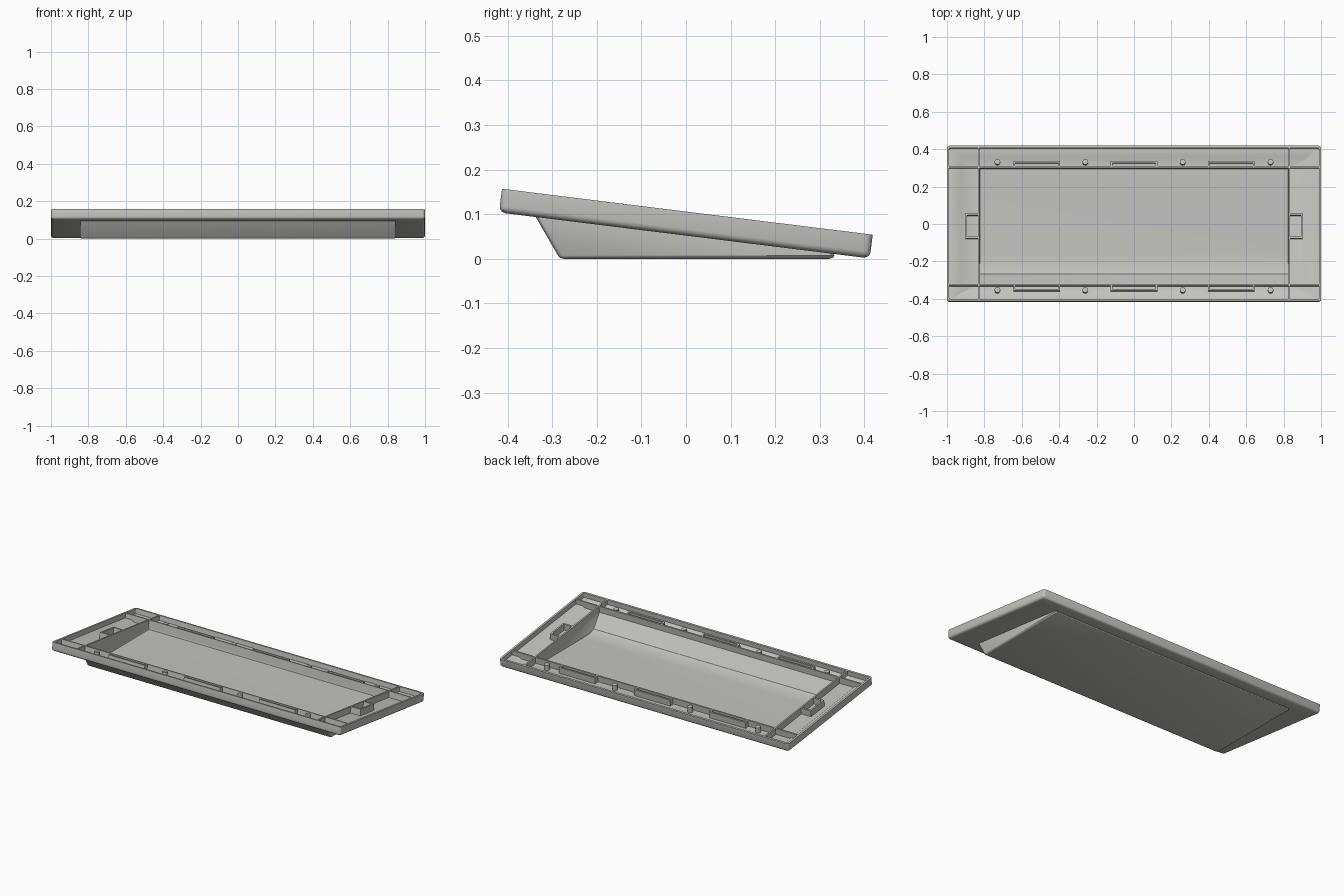
import bpy, bmesh, math
from mathutils import Matrix, Vector

if "Cube" in bpy.data.objects:
    bpy.data.objects.remove(bpy.data.objects["Cube"])

TILT = Matrix.Translation((0, 0.003, 0.1055)) @ Matrix.Rotation(math.radians(-7.06), 4, 'X')
FLOOR = -0.040   # rim floor below the top plane of the rim
SHELF = -0.030   # raised ledge next to the outer wall

grey = bpy.data.materials.new("warm_grey")
grey.diffuse_color = (0.55, 0.55, 0.53, 1)
grey.use_nodes = True
grey.node_tree.nodes["Principled BSDF"].inputs["Base Color"].default_value = grey.diffuse_color


def finish(name, bm, matrix=None):
    bmesh.ops.recalc_face_normals(bm, faces=bm.faces)
    if matrix:
        bm.transform(matrix)
    me = bpy.data.meshes.new(name)
    bm.to_mesh(me)
    bm.free()
    me.materials.append(grey)
    ob = bpy.data.objects.new(name, me)
    bpy.context.collection.objects.link(ob)
    bpy.ops.object.select_all(action='DESELECT')
    ob.select_set(True)
    bpy.context.view_layer.objects.active = ob
    bpy.ops.object.shade_smooth_by_angle(angle=math.radians(32))
    return ob


def ring(bm, xh, y0, y1, z, r, tilted):
    """Rounded rectangle loop of vertices."""
    out = []
    corners = [(xh - r, y1 - r), (-xh + r, y1 - r), (-xh + r, y0 + r), (xh - r, y0 + r)]
    for i, (cx, cy) in enumerate(corners):
        for k in range(4):
            a = math.pi / 2 * (i + k / 3)
            p = Vector((cx + r * math.cos(a), cy + r * math.sin(a), z))
            out.append(bm.verts.new(TILT @ p if tilted else p))
    return out


# Tray shell: loops run from the basin underside, around the rim, into the basin
loops = [
    # basin underside
    (0.836, -0.275, 0.322, 0.000, 0.008, False),
    (0.842, -0.283, 0.330, 0.003, 0.010, False),
    (0.845, -0.287, 0.333, 0.007, 0.012, False),
    (0.845, -0.336, 0.336, -0.0535, 0.012, True),
    # rounded lower edge and outer wall of the rim
    (0.984, -0.404, 0.404, -0.0535, 0.006, True),
    (0.992, -0.412, 0.412, -0.0515, 0.010, True),
    (0.998, -0.417, 0.417, -0.0460, 0.012, True),
    (1.000, -0.419, 0.419, -0.0390, 0.014, True),
    (1.000, -0.419, 0.419, 0.000, 0.014, True),
    # inside of the rim
    (0.988, -0.407, 0.407, 0.000, 0.005, True),
    (0.988, -0.407, 0.407, SHELF, 0.005, True),
    (0.942, -0.386, 0.376, SHELF, 0.003, True),
    (0.928, -0.372, 0.358, FLOOR, 0.003, True),
    # inside of the basin
    (0.826, -0.326, 0.300, FLOOR, 0.004, True),
    (0.826, -0.268, 0.300, 0.024, 0.004, False),
    (0.825, -0.238, 0.299, 0.013, 0.004, False),
    (0.824, -0.160, 0.298, 0.010, 0.004, False),
]
bm = bmesh.new()
rings = [ring(bm, *l) for l in loops]
for a, b in zip(rings, rings[1:]):
    n = len(a)
    for i in range(n):
        j = (i + 1) % n
        bm.faces.new((a[i], a[j], b[j], b[i]))
bm.faces.new(rings[0])
bm.faces.new(rings[-1])
finish("tray_shell", bm)


def box(bm, x0, x1, y0, y1, z0=FLOOR - 0.004, z1=-0.0005):
    m = Matrix.Translation(((x0 + x1) / 2, (y0 + y1) / 2, (z0 + z1) / 2)) @ \
        Matrix.Diagonal((abs(x1 - x0), abs(y1 - y0), z1 - z0, 1))
    bmesh.ops.create_cube(bm, size=1, matrix=m)


# Long and cross ribs framing the basin and dividing the rim
T = 0.009
bm = bmesh.new()
box(bm, -0.99, 0.99, 0.300, 0.300 + T)
box(bm, -0.99, 0.99, -0.326 - T, -0.326)
for s in (-1, 1):
    box(bm, s * 0.826, s * (0.826 + T), -0.41, 0.41)
finish("rim_ribs", bm, TILT)

# U-shaped clip pockets along the long ribs
bm = bmesh.new()
for y, d in ((0.300, 1), (-0.326, -1)):
    for cx in (-0.52, 0, 0.52):
        e = y + d * 0.036
        box(bm, cx - 0.125, cx + 0.125, e - d * T, e)
        for s in (-1, 1):
            box(bm, cx + s * 0.125, cx + s * (0.125 - T), y, e)
finish("clip_pockets", bm, TILT)

# Latch pockets on the short sides
bm = bmesh.new()
for s in (-1, 1):
    box(bm, s * 0.892, s * 0.902, -0.08, 0.055)
    for y in (-0.08, 0.055 - 0.010):
        box(bm, s * 0.826, s * 0.902, y, y + 0.010)
finish("latch_pockets", bm, TILT)

# Locating pegs
bm = bmesh.new()
for y in (0.333, -0.357):
    for x in (-0.73, -0.26, 0.26, 0.73):
        bmesh.ops.create_cone(bm, cap_ends=True, segments=20, radius1=0.015, radius2=0.015,
                              depth=0.038, matrix=Matrix.Translation((x, y, -0.024)))
finish("locating_pegs", bm, TILT)
